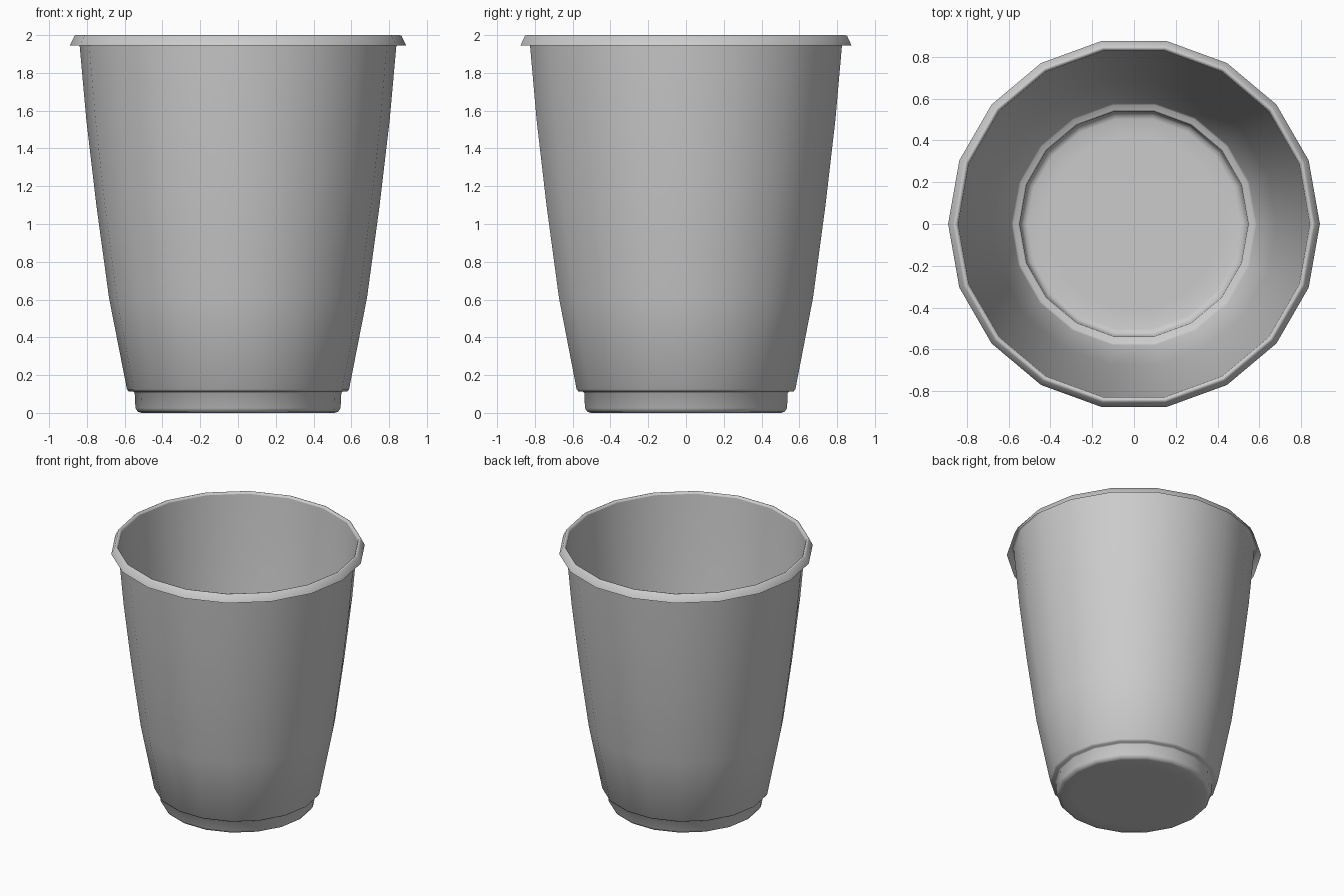
import bpy, bmesh, math

default = bpy.data.objects.get("Cube")
if default:
    bpy.data.objects.remove(default, do_unlink=True)

SIDES = 18

# One plain grey plastic
plastic = bpy.data.materials.new("grey plastic")
plastic.use_nodes = True
grey = (0.6, 0.6, 0.6, 1)
plastic.diffuse_color = grey
plastic.node_tree.nodes["Principled BSDF"].inputs["Base Color"].default_value = grey


def lathe(name, profile, closed_bottom=False):
    """Turn a (radius, height) profile around z; cap the first ring on request."""
    bm = bmesh.new()
    rings = []
    for r, z in profile:
        angles = [math.tau * i / SIDES for i in range(SIDES)]
        rings.append([bm.verts.new((r * math.cos(a), r * math.sin(a), z)) for a in angles])
    for low, high in zip(rings, rings[1:]):
        for i in range(SIDES):
            j = (i + 1) % SIDES
            bm.faces.new((low[i], low[j], high[j], high[i]))
    if closed_bottom:
        bm.faces.new(rings[0][::-1])
    mesh = bpy.data.meshes.new(name)
    bm.to_mesh(mesh)
    bm.free()
    mesh.materials.append(plastic)
    obj = bpy.data.objects.new(name, mesh)
    bpy.context.collection.objects.link(obj)
    bpy.ops.object.select_all(action='DESELECT')
    obj.select_set(True)
    bpy.context.view_layer.objects.active = obj
    bpy.ops.object.shade_smooth_by_angle(angle=math.radians(75))
    return obj


# Thin cup shell: floor, rounded foot, stacking ledge, bowed wall
foot = [(0.42, 0), (0.51, 0), (0.53, 0.006), (0.543, 0.025), (0.547, 0.105)]
ledge = [(0.555, 0.113), (0.578, 0.113), (0.588, 0.125)]
wall = [(0.683, 0.61), (0.75, 1.1), (0.803, 1.55), (0.838, 1.94), (0.842, 1.985)]
lathe("cup_body", foot + ledge + wall, closed_bottom=True)

# Rolled lip: rounded top and open skirt flaring outward below it
skirt = [(0.842, 1.985), (0.849, 1.998), (0.857, 2.0), (0.866, 1.996), (0.89, 1.945)]
lathe("rim_lip", skirt[::-1]).data.flip_normals()
bpy.data.objects["rim_lip"].data.flip_normals()
